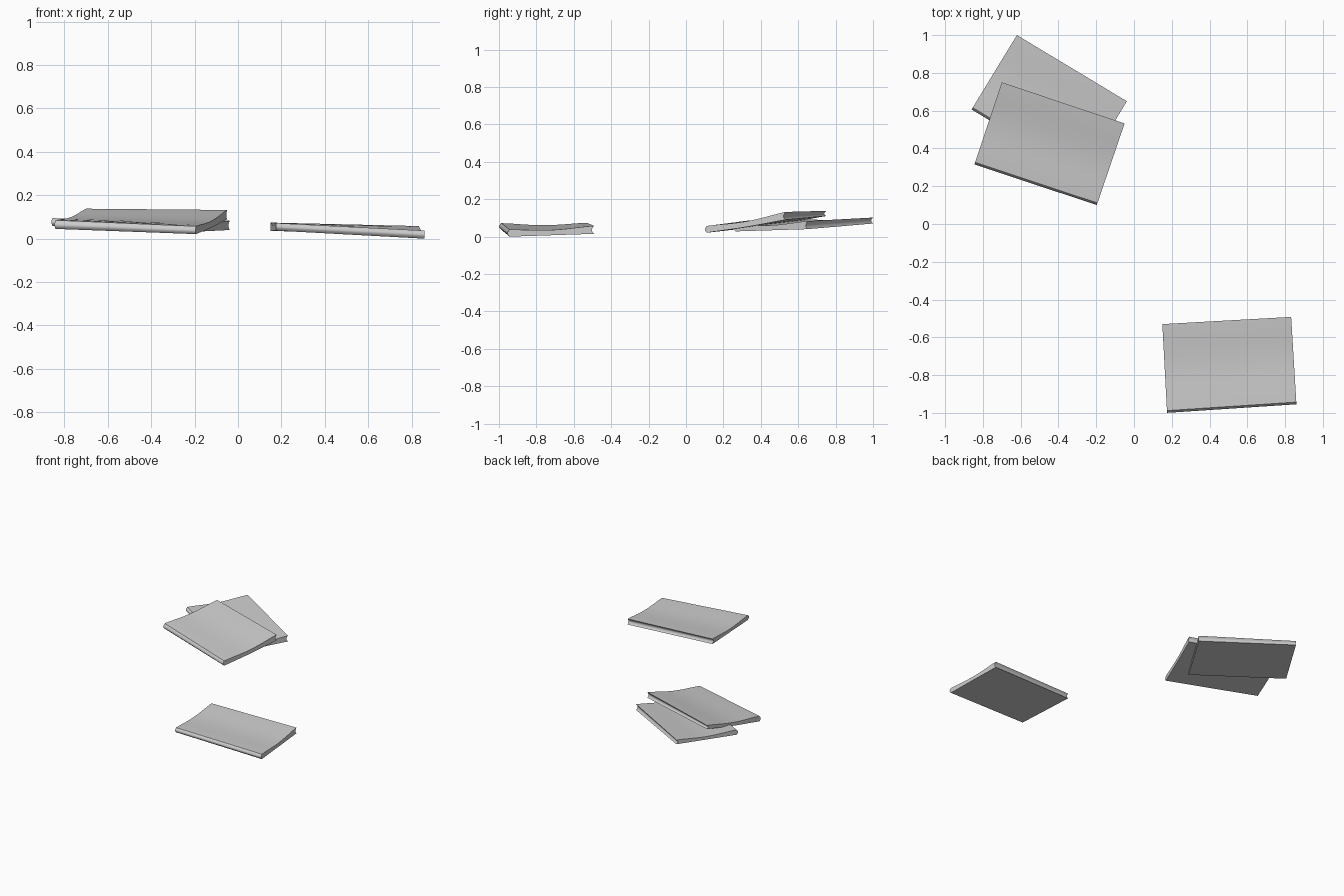
import bpy, bmesh, math
from mathutils import Vector

if "Cube" in bpy.data.objects:
    bpy.data.objects.remove(bpy.data.objects["Cube"])

# Outline of one book in section: u runs spine -> fore edge, t runs bottom -> top
N = 10      # steps across the covers
R = 6       # steps round spine and fore edge
BULGE = 0.026


def section():
    pts = [(i / N, 0.0) for i in range(N + 1)]
    # hollow fore edge
    pts += [(1 - BULGE * math.sin(math.pi * j / R), j / R) for j in range(1, R)]
    pts += [(1 - i / N, 1.0) for i in range(N + 1)]
    # rounded spine
    pts += [(-BULGE * math.sin(math.pi * j / R), 1 - j / R) for j in range(1, R)]
    return pts


def book(name, corners, bottoms, tops, sag_bottom, sag_top):
    """Corner order: spine left, spine right, fore right, fore left."""
    sl, sr, fr, fl = [Vector(c) for c in corners]
    shift = (fl - sl) * BULGE      # keep the spine bulge inside the outline
    sl, sr = sl + shift, sr + shift

    def mix(vals, u, v):
        a, b, c, d = vals
        return (a * (1 - v) + b * v) * (1 - u) + (d * (1 - v) + c * v) * u

    bm = bmesh.new()
    rings = []
    for v in (0.0, 1.0):
        ring = []
        for u, t in section():
            p = mix((sl, sr, fr, fl), u, v)
            wave = math.sin(math.pi * min(max(u, 0), 1)) ** 1.5
            zb = mix(bottoms, u, v) - sag_bottom * wave
            zt = mix(tops, u, v) - sag_top * wave
            ring.append(bm.verts.new((p.x, p.y, zb + (zt - zb) * t)))
        rings.append(ring)
    a, b = rings
    n = len(a)
    for i in range(n):
        j = (i + 1) % n
        bm.faces.new((a[i], a[j], b[j], b[i]))
    bm.faces.new(a)
    bm.faces.new(b)
    bmesh.ops.recalc_face_normals(bm, faces=bm.faces)
    me = bpy.data.meshes.new(name)
    bm.to_mesh(me)
    bm.free()
    ob = bpy.data.objects.new(name, me)
    bpy.context.collection.objects.link(ob)
    bpy.ops.object.select_all(action='DESELECT')
    ob.select_set(True)
    bpy.context.view_layer.objects.active = ob
    bpy.ops.object.shade_smooth_by_angle(angle=math.radians(32))
    return ob


# single book lying on its own
book("single_book",
     [(0.175, -1.0), (0.86, -0.955), (0.832, -0.492), (0.15, -0.53)],
     (0.037, 0.0, 0.015, 0.036), (0.072, 0.037, 0.058, 0.074), 0.0, 0.012)

# lower book of the leaning pair
book("lower_book",
     [(-0.86, 0.606), (-0.275, 0.255), (-0.038, 0.65), (-0.62, 1.0)],
     (0.058, 0.028, 0.04, 0.07), (0.095, 0.063, 0.083, 0.102), 0.0, 0.012)

# upper book, tilted over the lower one
book("upper_book",
     [(-0.845, 0.315), (-0.197, 0.10), (-0.05, 0.532), (-0.70, 0.75)],
     (0.045, 0.021, 0.09, 0.11), (0.085, 0.057, 0.132, 0.138), 0.004, 0.013)
